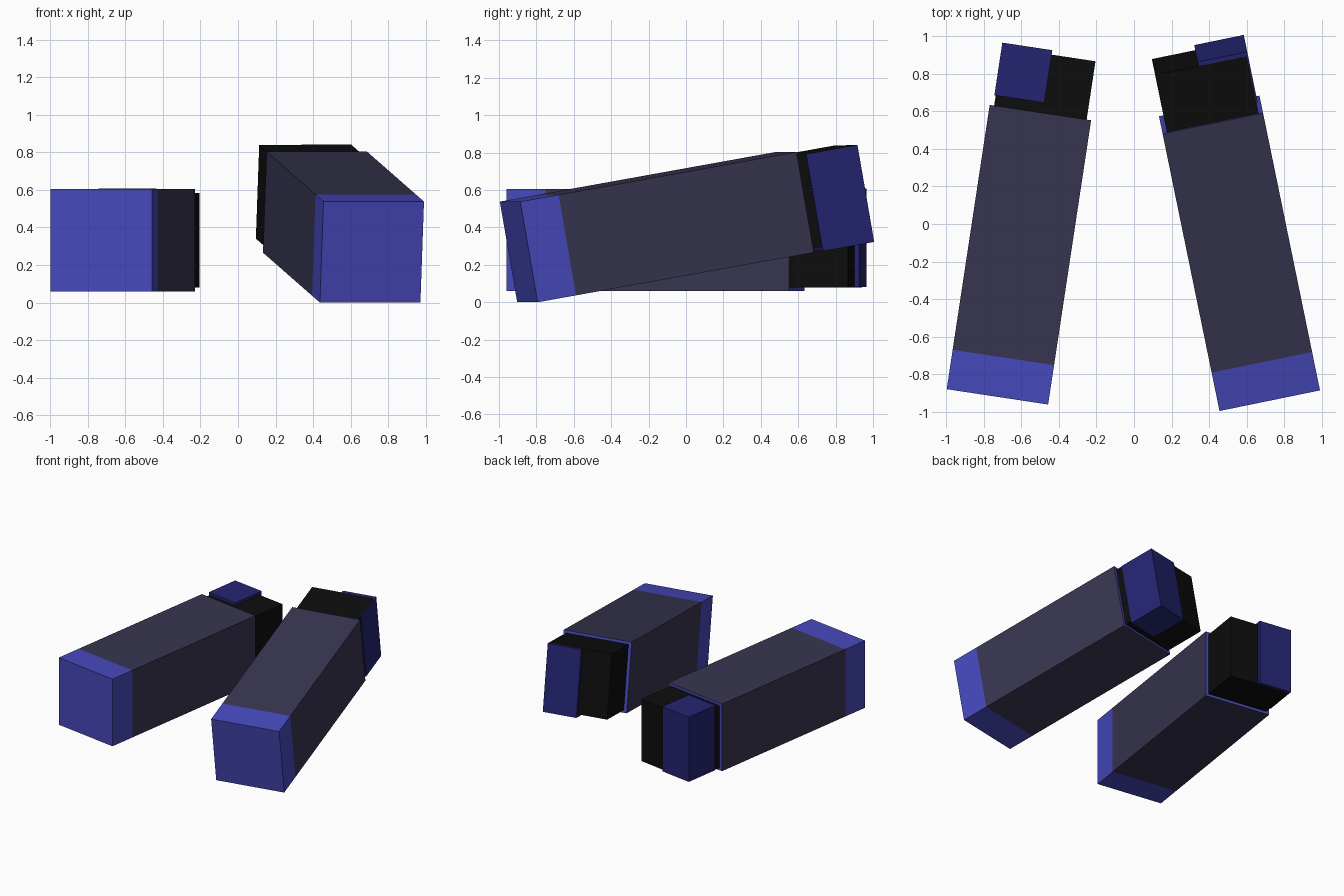
import bpy, bmesh, math
from mathutils import Matrix, Vector

if "Cube" in bpy.data.objects:
    bpy.data.objects.remove(bpy.data.objects["Cube"])


def material(name, rgb):
    m = bpy.data.materials.new(name)
    m.diffuse_color = (*rgb, 1)
    m.use_nodes = True
    m.node_tree.nodes["Principled BSDF"].inputs["Base Color"].default_value = m.diffuse_color
    return m


SLEEVE = material("dark slate", (0.039, 0.036, 0.080))
CUFF = material("bright blue", (0.062, 0.066, 0.50))
PATCH = material("navy blue", (0.018, 0.018, 0.17))
ARM = material("black", (0.004, 0.004, 0.004))

HALF, LENGTH, CUFF_LEN = 0.273, 1.53, 0.212


def box(name, lo, hi, pose, mats, cuts=(), rule=None):
    """Box between two local corners, cut across y, coloured by a face rule."""
    lo, hi = Vector(lo), Vector(hi)
    bm = bmesh.new()
    bmesh.ops.create_cube(bm, size=1)
    for v in bm.verts:
        v.co = Vector((lo[i] + (v.co[i] + 0.5) * (hi[i] - lo[i]) for i in range(3)))
    for y in cuts:
        bmesh.ops.bisect_plane(bm, geom=bm.verts[:] + bm.edges[:] + bm.faces[:],
                               plane_co=(0, y, 0), plane_no=(0, 1, 0))
    bmesh.ops.recalc_face_normals(bm, faces=bm.faces[:])
    if rule:
        for f in bm.faces:
            f.material_index = rule(f.calc_center_median())
    me = bpy.data.meshes.new(name)
    bm.to_mesh(me)
    bm.free()
    for m in mats:
        me.materials.append(m)
    ob = bpy.data.objects.new(name, me)
    ob.matrix_world = pose
    bpy.context.collection.objects.link(ob)


def limb(side, s, pose):
    # sleeve with a bright cuff at the front and a bright rim on the back end
    box(side + "_sleeve", (-HALF, 0, -HALF), (HALF, LENGTH, HALF), pose, [SLEEVE, CUFF],
        [CUFF_LEN], lambda c: int(c.y < CUFF_LEN or c.y > LENGTH - 0.001))
    # inner arm sticking out of the back
    box(side + "_inner_arm", (-0.249, 0.03, -0.2525), (0.249, LENGTH + 0.314, 0.2525), pose, [ARM])
    # navy corner block, standing proud on the outer side (mirrored and flipped per side)
    xs, zs = sorted((s * -0.013, s * 0.256)), sorted((s * 0.2515, s * -0.275))
    box(side + "_corner_block", (xs[0], LENGTH + 0.055, zs[0]),
        (xs[1], LENGTH + 0.338, zs[1]), pose, [PATCH])


def rot(deg, axis):
    return Matrix.Rotation(math.radians(deg), 4, axis)


limb("left", -1, Matrix.Translation((-0.727, -0.92, 0.332)) @ rot(-8.6, 'Z'))
limb("right", 1, Matrix.Translation((0.713, -0.894, 0.269)) @ rot(11.6, 'Z') @ rot(10, 'X'))
